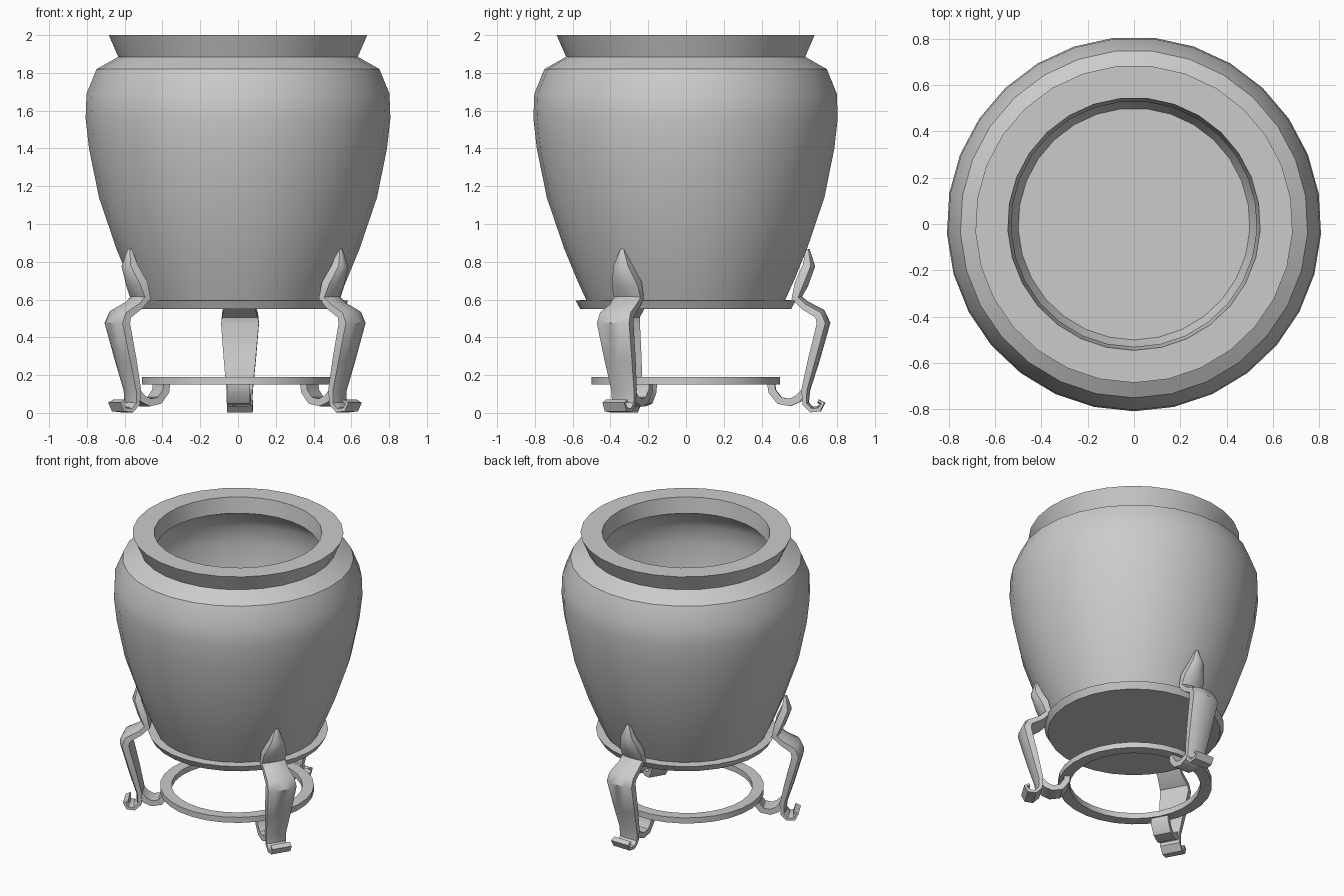
import bpy, bmesh, math
from mathutils import Vector

if "Cube" in bpy.data.objects:
    bpy.data.objects.remove(bpy.data.objects["Cube"])

SHIFT_X = -0.008


def finish(name, bm, angle):
    bmesh.ops.recalc_face_normals(bm, faces=bm.faces)
    mesh = bpy.data.meshes.new(name)
    bm.to_mesh(mesh)
    bm.free()
    ob = bpy.data.objects.new(name, mesh)
    bpy.context.collection.objects.link(ob)
    bpy.ops.object.select_all(action='DESELECT')
    ob.select_set(True)
    bpy.context.view_layer.objects.active = ob
    bpy.ops.object.shade_smooth_by_angle(angle=math.radians(angle))
    return ob


def lathe(name, profile, sides, closed=False):
    """Revolve (r, z) points round z; open profiles get capped at both ends."""
    bm = bmesh.new()
    rings = []
    for r, z in profile:
        ring = []
        for i in range(sides):
            a = -math.pi / 2 + math.tau * i / sides
            ring.append(bm.verts.new((r * math.cos(a), r * math.sin(a), z)))
        rings.append(ring)
    pairs = list(zip(rings, rings[1:]))
    if closed:
        pairs.append((rings[-1], rings[0]))
    else:
        bm.faces.new(rings[0])
        bm.faces.new(rings[-1])
    for a, b in pairs:
        for i in range(sides):
            j = (i + 1) % sides
            bm.faces.new((a[i], a[j], b[j], b[i]))
    return finish(name, bm, 35)


def ribbon(name, path, section, turn):
    """Sweep a section along (r, z, width, thickness) points in a radial plane."""
    radial = Vector((math.cos(turn), math.sin(turn), 0))
    side = Vector((-math.sin(turn), math.cos(turn), 0))
    up = Vector((0, 0, 1))
    pts = [Vector((p[0], p[1])) for p in path]
    bm = bmesh.new()
    rings = []
    for k, (r, z, w, th) in enumerate(path):
        t = Vector((0, 0))
        if k > 0:
            t += (pts[k] - pts[k - 1]).normalized()
        if k < len(pts) - 1:
            t += (pts[k + 1] - pts[k]).normalized()
        t.normalize()
        n = Vector((-t.y, t.x))
        ring = []
        for u, v in section:
            q = pts[k] + n * (v * th)
            co = radial * q.x + up * q.y + side * (u * w / 2)
            ring.append(bm.verts.new(co + Vector((SHIFT_X, 0, 0))))
        rings.append(ring)
    n = len(section)
    for a, b in zip(rings, rings[1:]):
        for i in range(n):
            j = (i + 1) % n
            bm.faces.new((a[i], a[j], b[j], b[i]))
    bm.faces.new(rings[0])
    bm.faces.new(rings[-1])
    return finish(name, bm, 40)


# Pot: outer wall, flared lip, inner wall and floor
lathe("pot", [
    (0.52, 0.58), (0.575, 0.70), (0.645, 0.87), (0.737, 1.14), (0.79, 1.40),
    (0.808, 1.56), (0.803, 1.69), (0.75, 1.82), (0.635, 1.885),
    (0.685, 2.0), (0.545, 2.0), (0.53, 1.89),
    (0.70, 1.80), (0.76, 1.69), (0.768, 1.56), (0.75, 1.40), (0.697, 1.14),
    (0.605, 0.87), (0.53, 0.68), (0.50, 0.62)], 29)

# Base plate under the pot
lathe("base_plate", [(0.56, 0.55), (0.585, 0.595), (0.50, 0.60)], 29)

# Stand ring tying the legs together
ring = lathe("stand_ring", [(0.5, 0.15), (0.5, 0.19), (0.425, 0.19), (0.425, 0.15)],
             29, closed=True)
ring.location.x = SHIFT_X

# Three legs, each with an outward foot curl and an inward scroll
leg_section = [(-1, -.5), (1, -.5), (1, .15), (.55, .42), (0, .5), (-.55, .42), (-1, .15)]
leg_path = [
    (0.645, 0.867, 0.02, 0.02), (0.652, 0.78, 0.09, 0.065), (0.612, 0.68, 0.16, 0.07),
    (0.588, 0.61, 0.165, 0.055), (0.63, 0.57, 0.165, 0.05), (0.71, 0.525, 0.19, 0.06),
    (0.73, 0.475, 0.20, 0.07), (0.678, 0.28, 0.17, 0.06), (0.635, 0.12, 0.14, 0.045),
    (0.635, 0.05, 0.135, 0.035), (0.665, 0.018, 0.135, 0.032),
    (0.705, 0.022, 0.135, 0.032), (0.722, 0.05, 0.135, 0.03), (0.70, 0.062, 0.135, 0.02)]
scroll_section = [(-1, -.5), (1, -.5), (1, .5), (-1, .5)]
scroll_path = [
    (0.452, 0.152, 0.12, 0.04), (0.457, 0.115, 0.12, 0.04), (0.495, 0.066, 0.12, 0.04),
    (0.55, 0.055, 0.12, 0.04), (0.595, 0.075, 0.12, 0.04), (0.63, 0.12, 0.12, 0.03)]
for label, deg in (("back", 90), ("left", 210), ("right", -30)):
    turn = math.radians(deg - 1.5)
    ribbon(label + "_leg", leg_path, leg_section, turn)
    ribbon(label + "_leg_scroll", scroll_path, scroll_section, turn)
